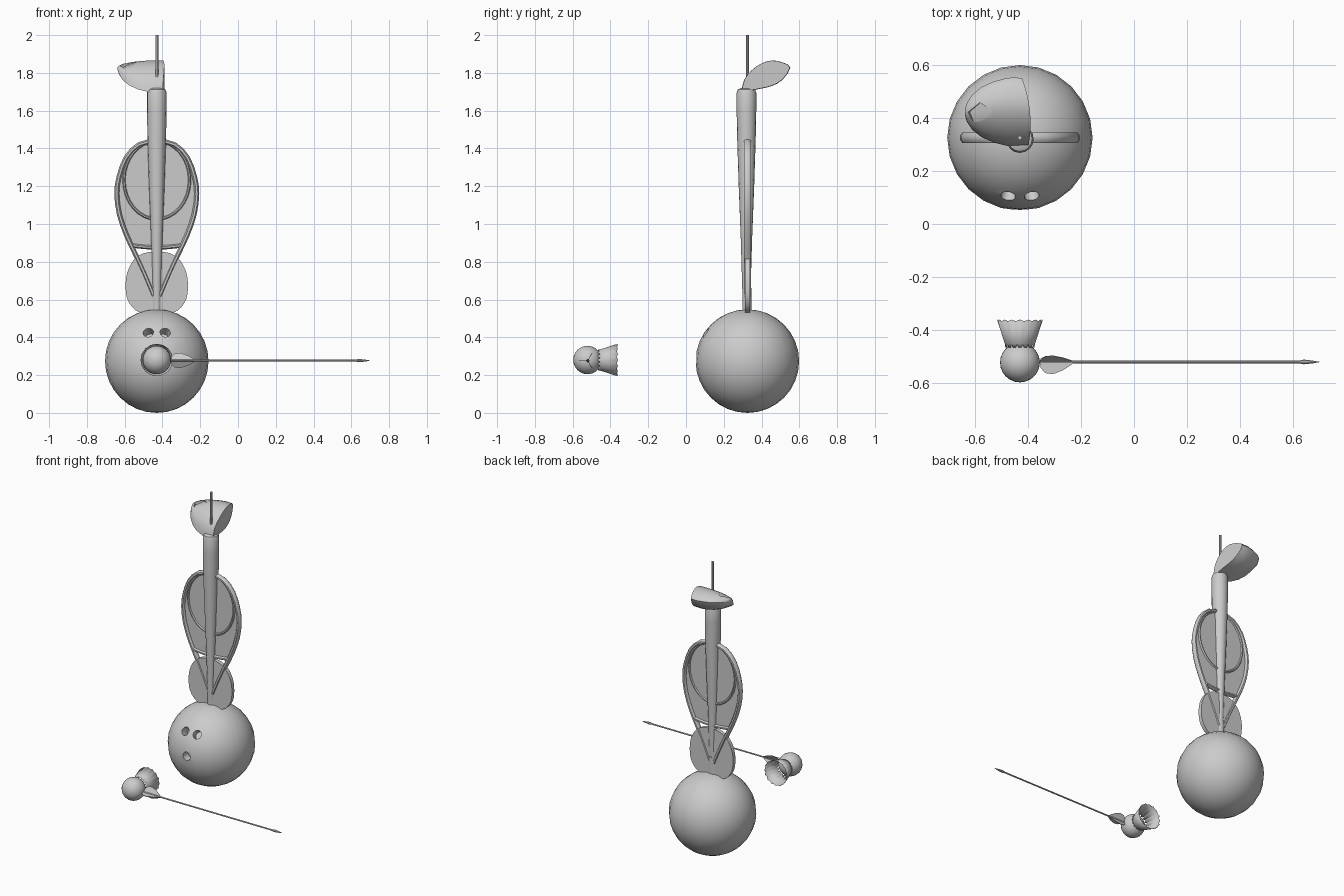
import bpy, bmesh, math
from mathutils import Vector, Matrix

if "Cube" in bpy.data.objects:
    bpy.data.objects.remove(bpy.data.objects["Cube"])

grey = bpy.data.materials.new("plain_grey")
grey.diffuse_color = (0.6, 0.6, 0.6, 1)
grey.use_nodes = True
grey.node_tree.nodes["Principled BSDF"].inputs["Base Color"].default_value = grey.diffuse_color
CX, CY = -0.43, 0.325           # axis shared by the stacked pieces


def finish(name, bm, angle=35, fix=True):
    """Turn a bmesh into a smooth-by-angle object."""
    if fix:
        bmesh.ops.recalc_face_normals(bm, faces=bm.faces[:])
    mesh = bpy.data.meshes.new(name)
    bm.to_mesh(mesh)
    bm.free()
    mesh.materials.append(grey)
    ob = bpy.data.objects.new(name, mesh)
    bpy.context.collection.objects.link(ob)
    smooth(ob, angle)
    return ob


def smooth(ob, angle=35):
    bpy.ops.object.select_all(action='DESELECT')
    ob.select_set(True)
    bpy.context.view_layer.objects.active = ob
    bpy.ops.object.shade_smooth_by_angle(angle=math.radians(angle))


def loft(name, rings, closed=False, angle=35):
    """Skin a list of equal-length point rings, capping the ends if open."""
    bm = bmesh.new()
    vs = [[bm.verts.new(p) for p in r] for r in rings]
    n = len(vs[0])
    for i in range(len(vs) if closed else len(vs) - 1):
        a, b = vs[i], vs[(i + 1) % len(vs)]
        for j in range(n):
            bm.faces.new((a[j], a[(j + 1) % n], b[(j + 1) % n], b[j]))
    if not closed:
        bm.faces.new(vs[0])
        bm.faces.new(vs[-1])
    return finish(name, bm, angle)


def lathe(name, profile, axis, origin, sides=16):
    """Revolve (radius, distance) pairs around the z or x axis."""
    rings = []
    for r, d in profile:
        ring = []
        for k in range(sides):
            t = 2 * math.pi * k / sides
            a, b = r * math.cos(t), r * math.sin(t)
            ring.append(Vector((a, b, d) if axis == 'z' else (d, a, b)) + Vector(origin))
        rings.append(ring)
    return loft(name, rings)


def sweep(name, path, closed, half_w, half_d):
    """Sweep a rounded section along an (x, z) path in the upright plane."""
    pts = [Vector(p) for p in path]
    n, rings = len(pts), []
    for i, p in enumerate(pts):
        q0 = pts[(i - 1) % n] if closed else pts[max(i - 1, 0)]
        q1 = pts[(i + 1) % n] if closed else pts[min(i + 1, n - 1)]
        t = (q1 - q0).normalized()
        nx, nz = -t.y, t.x
        ring = []
        for k in range(8):
            a = 2 * math.pi * (k + 0.5) / 8
            w, d = half_w * math.cos(a) * 1.08, half_d * math.sin(a) * 1.08
            ring.append((CX + p.x + nx * w, CY + d, p.y + nz * w))
        rings.append(ring)
    return loft(name, rings, closed, 50)


def plate(name, outline, thick):
    """Flat upright plate from an (x, z) outline."""
    return loft(name, [[(CX + x, CY + s * thick / 2, z) for x, z in outline] for s in (-1, 1)])


def mirrored(half):
    """Close a right-hand half outline by mirroring it in x."""
    return half + [(-x, z) for x, z in reversed(half) if x > 1e-4]


def smooth_path(pts, steps=3):
    """Catmull-Rom refinement of an open path."""
    out = []
    for i in range(len(pts) - 1):
        p0, p1 = Vector(pts[max(i - 1, 0)]), Vector(pts[i])
        p2, p3 = Vector(pts[i + 1]), Vector(pts[min(i + 2, len(pts) - 1)])
        for s in range(steps):
            t = s / steps
            out.append(tuple(0.5 * (2 * p1 + (p2 - p0) * t + (2 * p0 - 5 * p1 + 4 * p2 - p3) * t * t
                                    + (3 * p1 - p0 - 3 * p2 + p3) * t ** 3)))
    return out + [tuple(pts[-1])]


def cut(ob, cutters):
    """Subtract cutters, then discard them."""
    for c in cutters:
        m = ob.modifiers.new("cut", 'BOOLEAN')
        m.operation, m.solver, m.object = 'DIFFERENCE', 'EXACT', c
        bpy.context.view_layer.objects.active = ob
        bpy.ops.object.modifier_apply(modifier=m.name)
        bpy.data.objects.remove(c)
    smooth(ob)


def cylinder(name, centre, direction, radius, depth, sides):
    bm = bmesh.new()
    rot = Vector(direction).to_track_quat('Z', 'Y').to_matrix().to_4x4()
    bmesh.ops.create_cone(bm, cap_ends=True, segments=sides, radius1=radius, radius2=radius,
                          depth=depth, matrix=Matrix.Translation(centre) @ rot)
    ob = finish(name, bm)
    ob.hide_render = True
    return ob


def sphere(name, centre, radius, u, v):
    bm = bmesh.new()
    bmesh.ops.create_uvsphere(bm, u_segments=u, v_segments=v, radius=radius,
                              matrix=Matrix.Translation(centre))
    return finish(name, bm)


# Large ball with two finger holes and a thumb hole
BALL = Vector((CX, CY, 0.274))
ball = sphere("large_ball", BALL, 0.274, 24, 16)
holes = []
for dx, dz in ((-0.045, 0.152), (0.045, 0.152), (0, 0.01)):
    d = Vector((dx, -math.sqrt(0.272 ** 2 - dx * dx - dz * dz), dz)).normalized()
    holes.append(cylinder("hole_cutter", BALL + d * 0.27, d, 0.028, 0.11, 16))
cut(ball, holes)

# Tapered bat with a rounded end
lathe("bat", [(0.021, 0.52), (0.022, 0.65), (0.03, 0.92), (0.041, 1.2), (0.049, 1.45),
              (0.052, 1.6), (0.052, 1.695), (0.046, 1.712), (0.03, 1.72)], 'z', (CX, CY - 0.005, 0))

# Paddle blade
blade = [(0, 0.855), (0.07, 0.845), (0.125, 0.805), (0.157, 0.74), (0.165, 0.67),
         (0.155, 0.6), (0.115, 0.545), (0.06, 0.525), (0, 0.52)]
plate("paddle_blade", mirrored(smooth_path(blade))[:-1], 0.026)

# Large racket: frame, bridge, string bed and handle
half = smooth_path([(0, 1.443), (0.095, 1.42), (0.163, 1.35), (0.2, 1.25), (0.212, 1.16),
                    (0.198, 1.05), (0.16, 0.94), (0.108, 0.83), (0.062, 0.73), (0.016, 0.62)], 2)
sweep("racket_frame", [(-x, z) for x, z in reversed(half)] + half[1:], False, 0.013, 0.019)
sweep("racket_bridge", [(0.135 * math.sin(t), 0.875 + 0.012 * math.sin(t) ** 2)
                        for t in [-1.5 + 0.5 * i for i in range(7)]], False, 0.011, 0.015)
bed = [p for p in half if p[1] > 0.9] + [(0.13, 0.895), (0, 0.88)]
plate("racket_strings", mirrored(bed), 0.006)
sweep("racket_handle", [(0, 0.52), (0, 0.6), (0, 0.66)], False, 0.028, 0.021)

# Small racket: oval rim and string bed
oval = [(math.cos(2 * math.pi * k / 32), math.sin(2 * math.pi * k / 32)) for k in range(32)]
sweep("small_racket_rim", [(0.174 * c, 1.233 + 0.207 * s) for c, s in oval], True, 0.008, 0.012)
plate("small_racket_strings", [(0.174 * c, 1.233 + 0.207 * s) for c, s in oval], 0.01)

# Upturned club head, lofted from its flat striking face to the rounded rear
leaf = smooth_path([(0.295, 1.70), (0.31, 1.765), (0.35, 1.815), (0.40, 1.85), (0.455, 1.865),
                    (0.51, 1.855), (0.55, 1.828), (0.51, 1.765), (0.455, 1.733), (0.39, 1.717),
                    (0.295, 1.70)], 2)[:-1]
rings = []
for x, s, bend in ((-0.39, 1, 1.1), (-0.44, 1.02, 0.5), (-0.48, 1.0, 0), (-0.53, 0.9, 0),
                   (-0.575, 0.74, 0), (-0.61, 0.52, 0), (-0.63, 0.28, 0), (-0.637, 0.1, 0)):
    rings.append([(x - bend * (y - 0.38) ** 2, 0.42 + (y - 0.42) * s, 1.828 + (z - 1.828) * s)
                  for y, z in leaf])
head = loft("club_head", rings)
cut(head, [cylinder("recess_cutter", (-0.585, 0.405, 1.867), (-0.4, -0.15, 1), 0.05, 0.06, 5)])
lathe("club_shaft", [(0.008, 1.74), (0.008, 2.0)], 'z', (CX, CY, 0), 8)

# Shuttle: round nose and flared skirt of separate feathers
NOSE = Vector((CX, -0.522, 0.28))
sphere("shuttle_nose", NOSE, 0.075, 24, 16)
bm = bmesh.new()
N = 16
for k in range(N):
    def at(f, r, y):
        t = 2 * math.pi * (k + f) / N
        return bm.verts.new((NOSE.x + r * math.cos(t), y, NOSE.z + r * math.sin(t)))
    bm.faces.new((at(-0.25, 0.055, -0.466), at(0.25, 0.055, -0.466), at(0.5, 0.058, -0.452),
                  at(0.5, 0.084, -0.367), at(0, 0.086, -0.361), at(-0.5, 0.084, -0.367),
                  at(-0.5, 0.058, -0.452)))
bmesh.ops.remove_doubles(bm, verts=bm.verts[:], dist=0.0005)
skirt = finish("shuttle_skirt", bm, 15)
mod = skirt.modifiers.new("thickness", 'SOLIDIFY')
mod.thickness = 0.002

# Arrow: shaft, point and three vanes
AY, AZ = -0.52, 0.277
lathe("arrow_shaft", [(0.005, -0.37), (0.005, 0.63)], 'x', (0, AY, AZ), 8)
lathe("arrow_point", [(0.005, 0.62), (0.009, 0.64), (0.005, 0.675), (0.0005, 0.70)], 'x', (0, AY, AZ), 8)
vane = [(-0.355, 0), (-0.352, 0.022), (-0.335, 0.042), (-0.305, 0.046), (-0.265, 0.03), (-0.22, 0)]
for k in range(3):
    a = math.radians(180 + 120 * k)
    u, w = Vector((0, math.cos(a), math.sin(a))), Vector((0, -math.sin(a), math.cos(a)))
    loft("arrow_vane", [[Vector((x, AY, AZ)) + u * h + w * s for x, h in vane]
                        for s in (-0.0015, 0.0015)])
